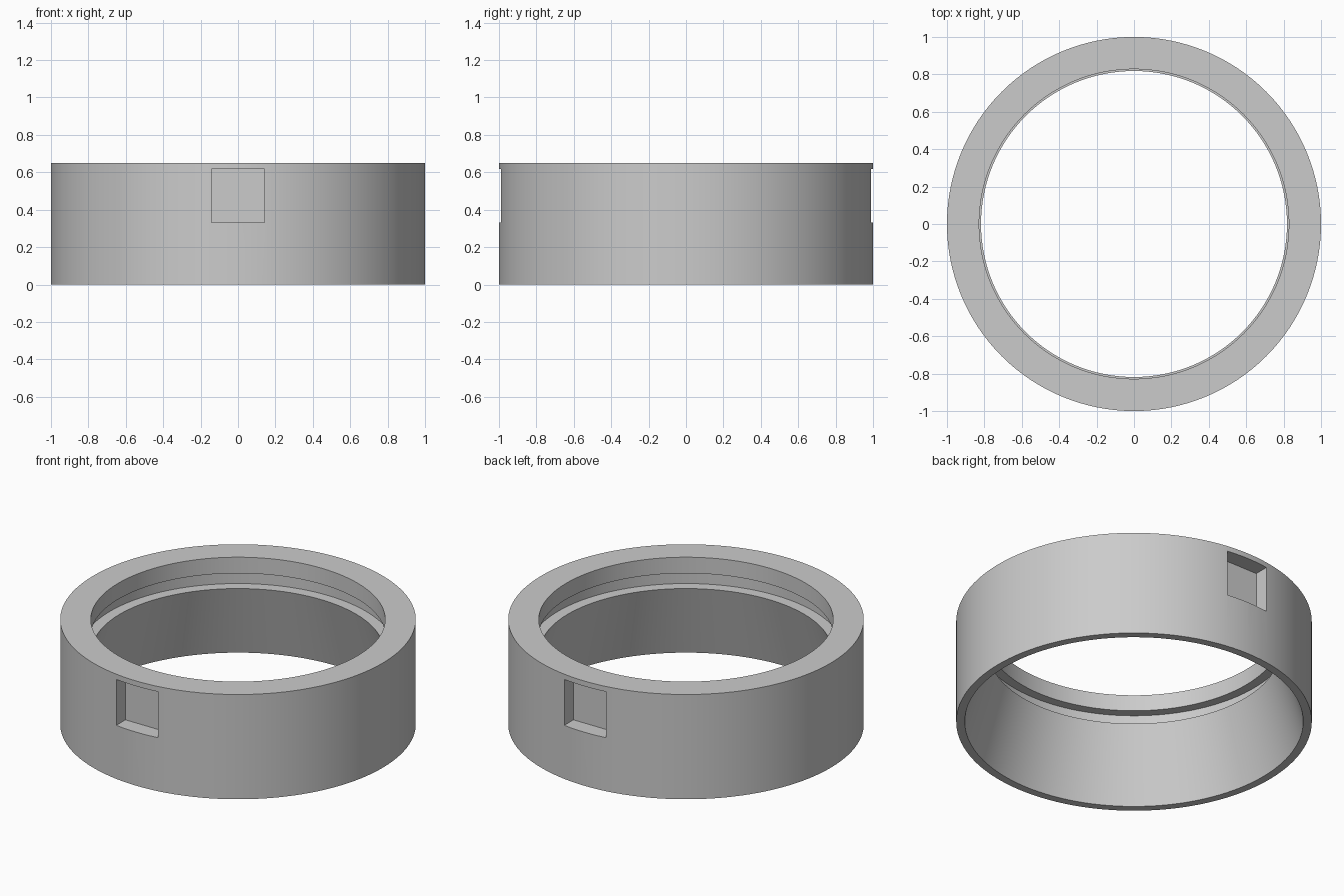
import bpy, bmesh
from math import cos, sin, tau

cube = bpy.data.objects.get("Cube")
if cube:
    bpy.data.objects.remove(cube, do_unlink=True)

SEGMENTS = 128

grey = bpy.data.materials.new("plain grey")
grey.use_nodes = True
colour = (0.6, 0.6, 0.6, 1)
grey.diffuse_color = colour
grey.node_tree.nodes["Principled BSDF"].inputs["Base Color"].default_value = colour


def lathe(name, profile):
    """Spin a closed (radius, height) profile around the z axis."""
    bm = bmesh.new()
    rings = []
    for i in range(SEGMENTS):
        a = tau * i / SEGMENTS
        rings.append([bm.verts.new((r * cos(a), r * sin(a), z)) for r, z in profile])
    count = len(profile)
    for i in range(SEGMENTS):
        here, there = rings[i], rings[(i + 1) % SEGMENTS]
        for j in range(count):
            k = (j + 1) % count
            bm.faces.new((here[j], there[j], there[k], here[k]))
    bmesh.ops.recalc_face_normals(bm, faces=bm.faces)
    mesh = bpy.data.meshes.new(name)
    bm.to_mesh(mesh)
    bm.free()
    obj = bpy.data.objects.new(name, mesh)
    bpy.context.collection.objects.link(obj)
    mesh.materials.append(grey)
    return obj


# Ring: top lip, inner groove, ledge, then a wall flaring out to the base
ring = lathe("ring_body", [
    (1, 0), (1, 0.65), (0.828, 0.65), (0.828, 0.55),
    (0.885, 0.55), (0.885, 0.46), (0.818, 0.46), (0.952, 0),
])

# Square pockets in the front and back of the outer wall
for side, y in (("front", -1), ("back", 1)):
    bpy.ops.mesh.primitive_cube_add(size=1, location=(0, y, 0.475))
    cutter = bpy.context.object
    cutter.name = side + "_pocket_cutter"
    cutter.scale = (0.285, 0.2, 0.285)
    cutter.hide_render = True
    cutter.data.materials.append(grey)
    cut = ring.modifiers.new(side + "_pocket", "BOOLEAN")
    cut.operation = "DIFFERENCE"
    cut.solver = "EXACT"
    cut.object = cutter
    bpy.ops.object.select_all(action="DESELECT")
    ring.select_set(True)
    bpy.context.view_layer.objects.active = ring
    bpy.ops.object.modifier_apply(modifier=cut.name)
    bpy.data.objects.remove(cutter, do_unlink=True)

# Smooth walls with crisp edges
bpy.ops.object.shade_smooth_by_angle(angle=0.5)
